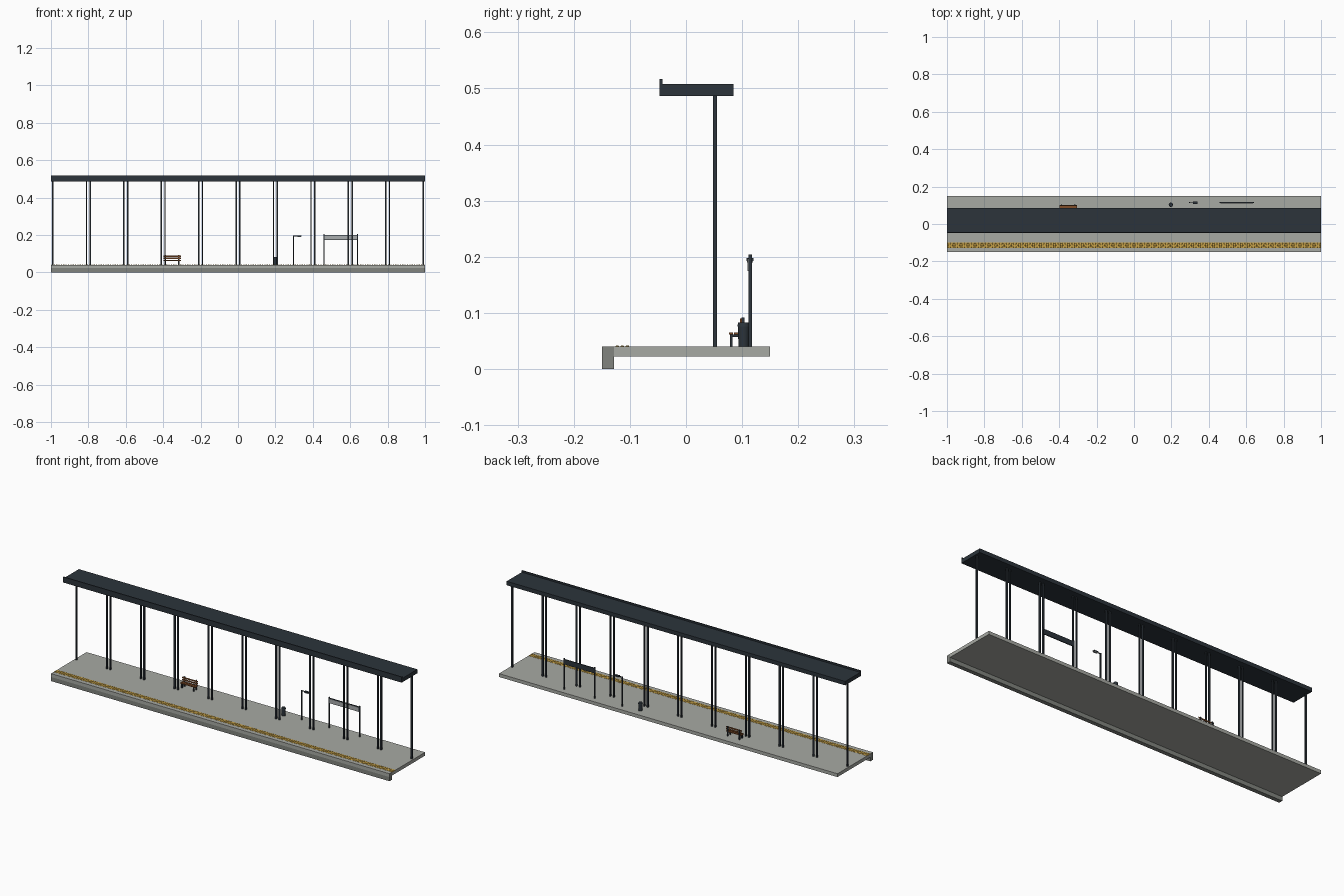
import bpy, bmesh
from mathutils import Matrix, Vector

if "Cube" in bpy.data.objects:
    bpy.data.objects.remove(bpy.data.objects["Cube"])


def material(name, rgb):
    m = bpy.data.materials.new(name)
    m.diffuse_color = (*rgb, 1)
    m.use_nodes = True
    m.node_tree.nodes["Principled BSDF"].inputs["Base Color"].default_value = m.diffuse_color
    return m


CONCRETE = material("light concrete", (0.39, 0.40, 0.37))
EDGE = material("dark concrete", (0.22, 0.23, 0.21))
STEEL = material("dark slate steel", (0.025, 0.034, 0.043))
YELLOW = material("tactile yellow", (0.60, 0.38, 0.07))
WOOD = material("brown wood", (0.22, 0.075, 0.022))
PALE = material("pale grey panel", (0.40, 0.42, 0.43))


def finish(name, bm, *mats):
    me = bpy.data.meshes.new(name)
    bm.to_mesh(me)
    bm.free()
    for m in mats:
        me.materials.append(m)
    ob = bpy.data.objects.new(name, me)
    bpy.context.collection.objects.link(ob)
    return ob


def add_box(bm, x, y, z):
    """Box from three (low, high) ranges."""
    size = [r[1] - r[0] for r in (x, y, z)]
    mid = Vector([(r[0] + r[1]) / 2 for r in (x, y, z)])
    bmesh.ops.create_cube(bm, size=1, matrix=Matrix.Translation(mid) @ Matrix.Diagonal((*size, 1)))


def boxes(name, mat, *ranges):
    bm = bmesh.new()
    for r in ranges:
        add_box(bm, *r)
    return finish(name, bm, mat)


def cylinder(name, mat, x, y, z0, z1, r, r_top=None, sides=16):
    bm = bmesh.new()
    bmesh.ops.create_cone(bm, cap_ends=True, segments=sides, radius1=r,
                          radius2=r if r_top is None else r_top, depth=z1 - z0,
                          matrix=Matrix.Translation((x, y, (z0 + z1) / 2)))
    for f in bm.faces:
        f.smooth = abs(f.normal.z) < 0.5
    return finish(name, bm, mat)


TOP = 0.04

# Platform slab
boxes("platform_slab", CONCRETE, ((-1, 1), (-0.128, 0.15), (0.022, TOP)))

# Platform edge wall: pale on top and on the upper front, dark elsewhere
bm = bmesh.new()
add_box(bm, (-1, 1), (-0.15, -0.128), (0, TOP))
bmesh.ops.bisect_plane(bm, geom=bm.verts[:] + bm.edges[:] + bm.faces[:],
                       plane_co=(0, 0, 0.022), plane_no=(0, 0, 1))
bm.normal_update()
for f in bm.faces:
    c = f.calc_center_median()
    pale = f.normal.z > 0.5 or (f.normal.y < -0.5 and c.z > 0.022)
    f.material_index = 1 if pale else 0
finish("platform_edge", bm, EDGE, CONCRETE)

# Tactile warning strip with rows of studs
boxes("tactile_strip", YELLOW, ((-1, 1), (-0.128, -0.099), (TOP - 0.001, TOP + 0.0006)))
bm = bmesh.new()
for row in range(3):
    for i in range(160):
        bmesh.ops.create_cone(bm, cap_ends=True, segments=8, radius1=0.0034, radius2=0.002,
                              depth=0.002, matrix=Matrix.Translation(
                                  (-1 + (i + 0.5) / 80, -0.1225 + row * 0.009, TOP + 0.0012)))
finish("tactile_studs", bm, YELLOW)

# Canopy: flat roof with raised front lip
boxes("canopy_roof", STEEL, ((-1, 1), (-0.043, 0.085), (0.487, 0.508)))
boxes("canopy_front_lip", STEEL, ((-1, 1), (-0.047, -0.042), (0.487, 0.517)))

# Ten canopy bays, each with a post near either end
posts = []
for bay in range(10):
    for px in (-0.99 + bay * 0.2, -0.81 + bay * 0.2):
        posts.append(((px - 0.0037, px + 0.0037), (0.048, 0.0555), (TOP, 0.488)))
boxes("canopy_posts", STEEL, *posts)

# Bench: side frames, seat slats and back slats
frames = []
for px in (-0.387, -0.317):
    xr = (px - 0.003, px + 0.003)
    frames += [(xr, (0.078, 0.083), (TOP, 0.062)),
               (xr, (0.099, 0.104), (TOP, 0.092)),
               (xr, (0.078, 0.104), (0.057, 0.062))]
boxes("bench_frames", STEEL, *frames)
bx = (-0.397, -0.306)
boxes("bench_seat", WOOD, *[(bx, (y, y + 0.007), (0.062, 0.0655)) for y in (0.077, 0.0855, 0.094)])
boxes("bench_back", WOOD, *[(bx, (0.0965, 0.0995), (z, z + 0.007)) for z in (0.072, 0.083)])

# Litter bin with lid
cylinder("bin_body", STEEL, 0.197, 0.103, TOP, 0.076, 0.0095, 0.0105)
cylinder("bin_lid", STEEL, 0.197, 0.103, 0.076, 0.083, 0.0115, 0.010)

# Lamp: post, arm and head with pale underside
boxes("lamp_post", STEEL, ((0.294, 0.3), (0.111, 0.117), (TOP, 0.197)))
boxes("lamp_arm", STEEL, ((0.296, 0.325), (0.1125, 0.1155), (0.193, 0.197)))
boxes("lamp_head", STEEL, ((0.315, 0.34), (0.108, 0.12), (0.193, 0.198)))
boxes("lamp_lens", PALE, ((0.317, 0.338), (0.109, 0.119), (0.190, 0.193)))

# Sign: two posts, board and pale front panel
boxes("sign_posts", STEEL, *[((x - 0.003, x + 0.003), (0.111, 0.1175), (TOP, 0.204))
                             for x in (0.459, 0.639)])
boxes("sign_board", STEEL, ((0.459, 0.639), (0.1115, 0.1165), (0.173, 0.2)))
boxes("sign_front_panel", PALE, ((0.463, 0.635), (0.1095, 0.1116), (0.175, 0.197)))
